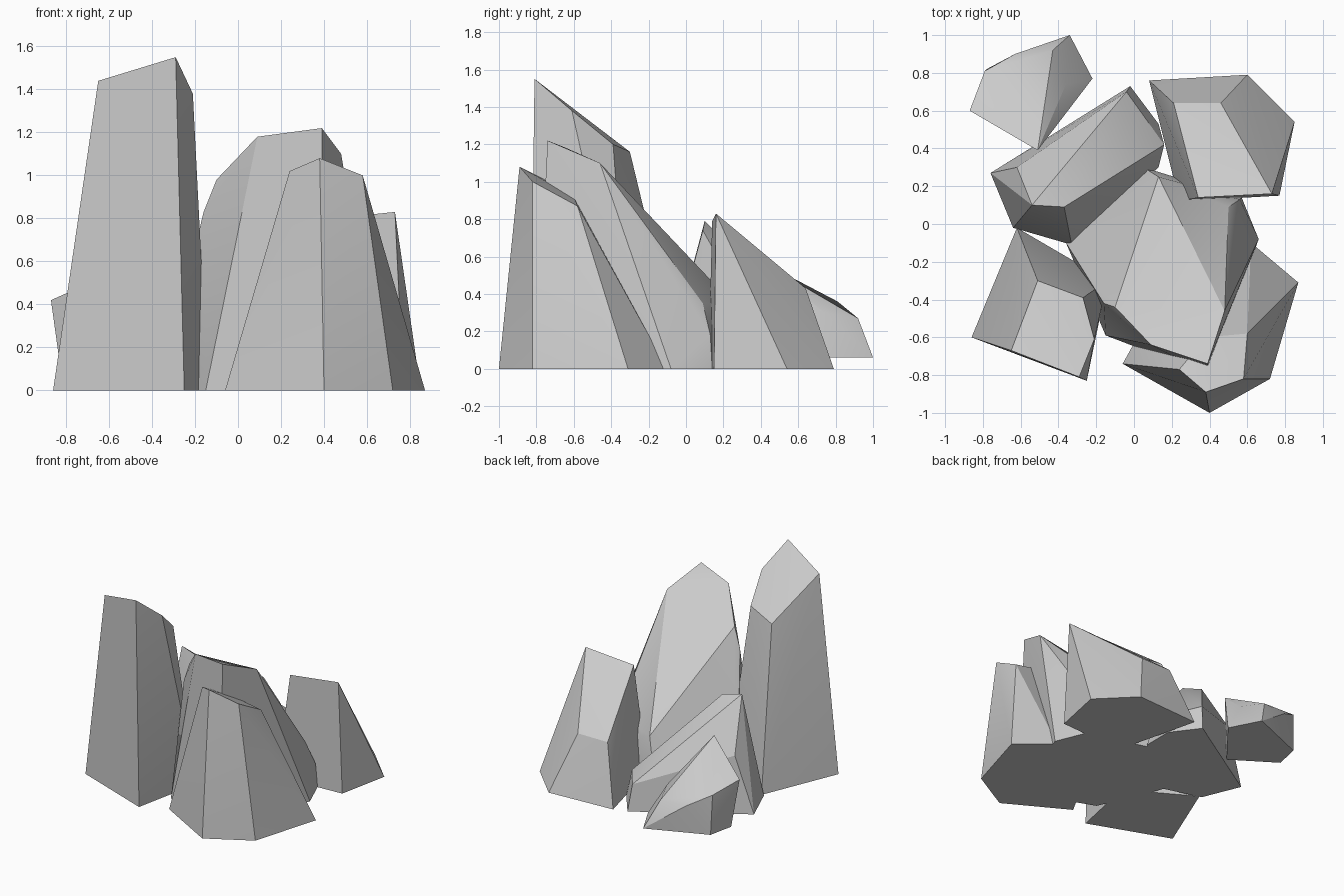
import bpy, bmesh, math


def rock(name, points):
    """Faceted boulder: convex hull around a few corner points."""
    bm = bmesh.new()
    for p in points:
        bm.verts.new(p)
    bmesh.ops.convex_hull(bm, input=bm.verts[:])
    loose = [v for v in bm.verts if not v.link_faces]
    bmesh.ops.delete(bm, geom=loose, context='VERTS')
    bmesh.ops.dissolve_limit(bm, angle_limit=math.radians(3),
                             verts=bm.verts[:], edges=bm.edges[:])
    bmesh.ops.recalc_face_normals(bm, faces=bm.faces[:])
    mesh = bpy.data.meshes.new(name)
    bm.to_mesh(mesh)
    bm.free()
    ob = bpy.data.objects.new(name, mesh)
    bpy.context.collection.objects.link(ob)
    bpy.ops.object.select_all(action='DESELECT')
    ob.select_set(True)
    bpy.context.view_layer.objects.active = ob
    bpy.ops.object.shade_smooth_by_angle(angle=math.radians(25))
    return ob


# Tallest spire, front left
rock("tall_rock", [
    (-0.86, -0.60, 0), (-0.25, -0.83, 0), (-0.14, -0.30, 0), (-0.62, -0.02, 0),
    (-0.65, -0.67, 1.44), (-0.29, -0.81, 1.55), (-0.21, -0.61, 1.38),
    (-0.27, -0.39, 1.20), (-0.51, -0.30, 1.16)])

# Large sloping rock in the middle
rock("center_rock", [
    (-0.15, -0.59, 0), (0.40, -0.80, 0), (0.66, -0.08, 0), (0.57, 0.14, 0),
    (0.05, 0.30, 0), (-0.36, -0.10, 0),
    (0.39, -0.74, 1.22), (0.09, -0.64, 1.18), (-0.10, -0.44, 0.98),
    (-0.16, -0.42, 0.83), (0.48, -0.46, 1.10), (0.50, 0.09, 0.35),
    (0.56, 0.13, 0.18), (0.13, 0.25, 0.35)])

# Front right rock leaning on the middle one
rock("front_right_rock", [
    (-0.06, -0.74, 0), (0.40, -1.00, 0), (0.72, -0.82, 0), (0.87, -0.31, 0),
    (0.62, -0.10, 0), (0.10, -0.45, 0),
    (0.24, -0.77, 1.02), (0.38, -0.89, 1.08), (0.58, -0.82, 1.00),
    (0.60, -0.58, 0.87), (0.38, -0.60, 0.92)])

# Wedge at the back right
rock("back_right_rock", [
    (0.24, 0.12, 0), (0.77, 0.15, 0), (0.85, 0.54, 0), (0.60, 0.79, 0),
    (0.08, 0.76, 0),
    (0.34, 0.14, 0.79), (0.73, 0.16, 0.83), (0.46, 0.64, 0.43),
    (0.21, 0.64, 0.43)])

# Long tilted slab behind the spire
rock("tilted_slab", [
    (-0.76, 0.27, 0), (-0.64, -0.02, 0), (-0.33, -0.11, 0), (0.13, 0.30, 0),
    (0.13, 0.53, 0), (-0.02, 0.73, 0),
    (-0.54, 0.10, 0.79), (-0.37, 0.09, 0.74), (-0.62, 0.30, 0.42),
    (0.16, 0.42, 0.15), (-0.04, 0.70, 0.20)])

# Small rock at the back left, slightly off the ground
rock("small_back_rock", [
    (-0.50, 0.42, 0.06), (-0.82, 0.63, 0.06), (-0.78, 0.82, 0.06),
    (-0.34, 1.00, 0.06), (-0.22, 0.77, 0.06),
    (-0.51, 0.39, 0.58), (-0.87, 0.60, 0.42), (-0.79, 0.81, 0.36),
    (-0.63, 0.90, 0.27), (-0.43, 0.92, 0.27), (-0.36, 0.74, 0.30)])
